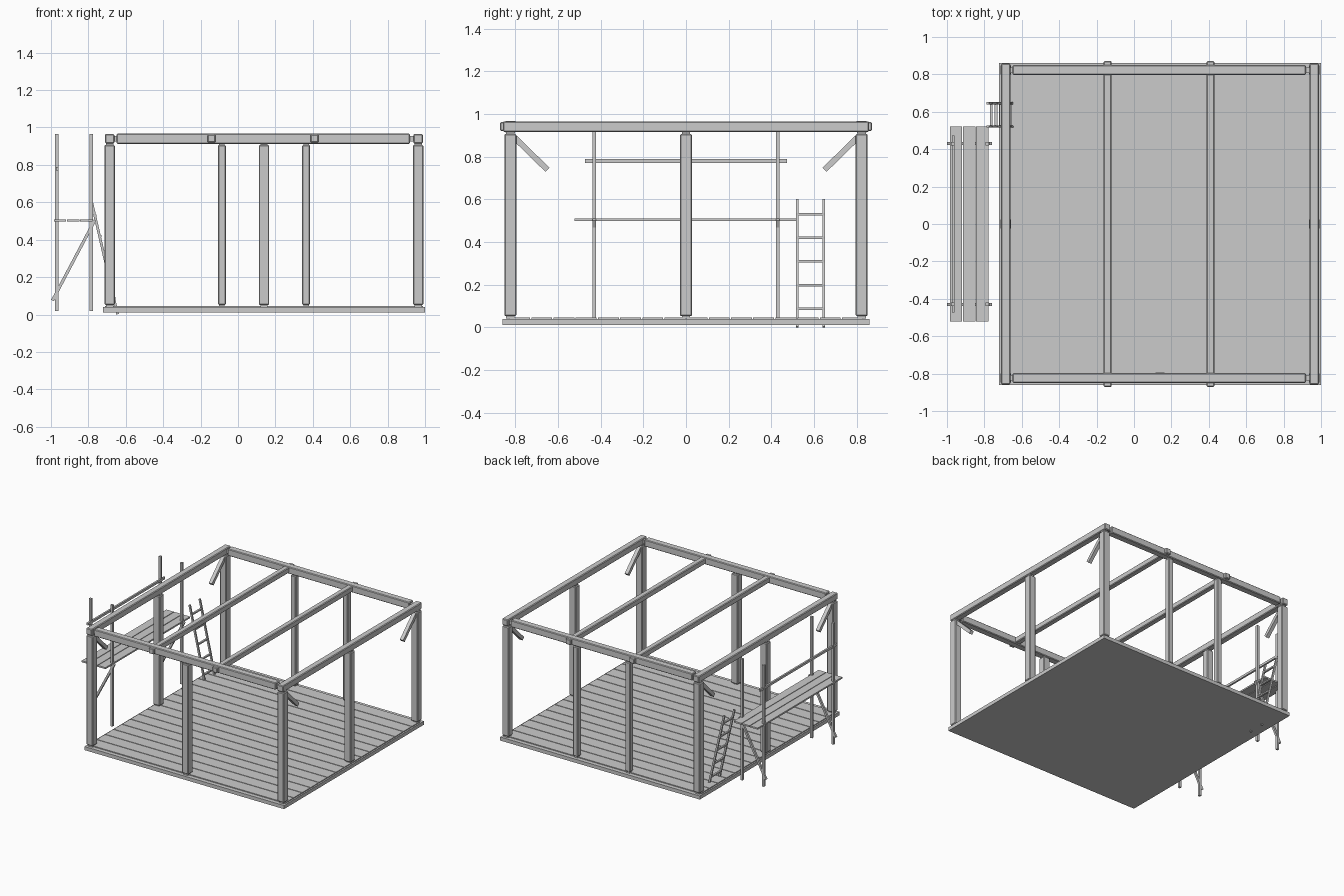
import bpy
from mathutils import Vector

if "Cube" in bpy.data.objects:
    bpy.data.objects.remove(bpy.data.objects["Cube"])

mat = bpy.data.materials.new("plain grey")
mat.diffuse_color = (0.6, 0.6, 0.6, 1)
mat.use_nodes = True
mat.node_tree.nodes["Principled BSDF"].inputs["Base Color"].default_value = mat.diffuse_color

CX, HALF = 0.139, 0.861          # centre and half size of the floor
XL, XR, YP = -0.686, 0.963, 0.823  # post lines


def box(name, center, size, bevel=0.0):
    bpy.ops.mesh.primitive_cube_add(size=1, location=center)
    ob = bpy.context.object
    ob.name = name
    for v in ob.data.vertices:
        v.co = [c * s for c, s in zip(v.co, size)]
    ob.data.materials.append(mat)
    if bevel:
        m = ob.modifiers.new("bevel", 'BEVEL')
        m.width = bevel
        m.segments = 1
    return ob


def strut(name, a, b, w, h):
    # square bar between two points
    a, b = Vector(a), Vector(b)
    d = b - a
    ob = box(name, (a + b) / 2, (w, h, d.length))
    ob.rotation_mode = 'QUATERNION'
    ob.rotation_quaternion = d.to_track_quat('Z', 'Y')
    return ob


# floor slab and boards
box("floor_slab", (CX, 0, 0.025), (2 * HALF, 2 * HALF, 0.028))
for i in range(16):
    y = (i - 7.5) * 0.104
    box("floor_board", (CX, y, 0.040), (1.70, 0.098, 0.012))

# posts with short tenons at both ends
posts = [(x, y, 0.056) for x in (XL, XR) for y in (-YP, 0, YP)]
posts += [(CX, -YP, 0.056), (-0.086, YP, 0.043), (0.364, YP, 0.043)]
for x, y, w in posts:
    box("post", (x, y, 0.479), (w, w, 0.854), 0.005)
    box("post_tenon", (x, y, 0.482), (w * 0.7, w * 0.7, 0.884))

# top frame
for x in (XL, XR):
    box("side_beam", (x, 0, 0.940), (0.050, 1.715, 0.050), 0.005)
for y in (-YP, YP):
    box("end_beam", (0.135, y, 0.940), (1.567, 0.053, 0.054), 0.005)
    box("end_beam_tenon", (0.138, y, 0.940), (1.62, 0.03, 0.03))
for x in (-0.141, 0.409):
    box("cross_beam", (x, 0, 0.941), (0.043, 1.742, 0.043), 0.005)

# corner braces
for x in (XL, XR):
    for s in (-1, 1):
        strut("corner_brace", (x, s * 0.815, 0.900), (x, s * 0.649, 0.738), 0.028, 0.027)

# scaffold: poles, diagonals, planks, guard rail
for y in (-0.43, 0.43):
    for x in (-0.97, -0.785):
        box("scaffold_pole", (x, y, 0.491), (0.018, 0.018, 0.946))
    strut("scaffold_diagonal", (-0.992, y, 0.075), (-0.765, y, 0.505), 0.016, 0.016)
for i in range(3):
    box("scaffold_plank", (-0.951 + i * 0.070, 0, 0.503), (0.065, 1.043, 0.012))
box("guard_rail", (-0.967, 0, 0.780), (0.014, 0.948, 0.018))

# ladder
bot, top = Vector((-0.644, 0, 0.0017)), Vector((-0.782, 0, 0.600))
for y in (0.521, 0.645):
    off = Vector((0, y, 0))
    strut("ladder_rail", bot + off, top + off, 0.012, 0.014)
for z in (0.087, 0.197, 0.309, 0.420, 0.530):
    p = bot.lerp(top, z / 0.6)
    box("ladder_rung", (p.x + 0.003, 0.583, z), (0.014, 0.130, 0.011))
